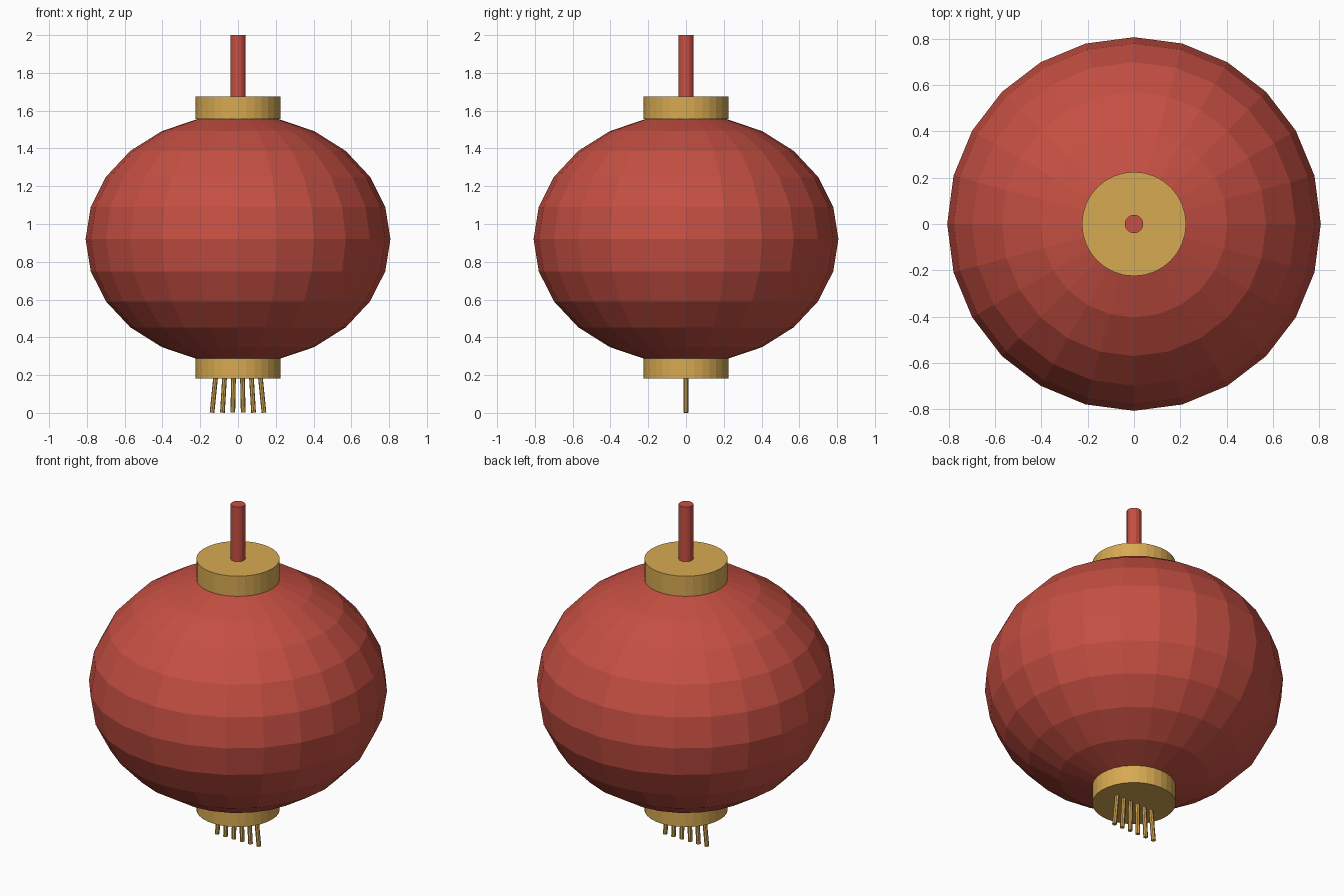
import bpy
from mathutils import Vector

cube = bpy.data.objects.get("Cube")
if cube:
    bpy.data.objects.remove(cube, do_unlink=True)


def make_material(name, rgb):
    mat = bpy.data.materials.new(name)
    mat.use_nodes = True
    color = (*rgb, 1.0)
    mat.diffuse_color = color
    mat.node_tree.nodes["Principled BSDF"].inputs["Base Color"].default_value = color
    return mat


red = make_material("lantern red", (0.56, 0.078, 0.055))
gold = make_material("warm gold", (0.68, 0.40, 0.085))


def finish(name, mat):
    obj = bpy.context.object
    obj.name = name
    obj.data.materials.append(mat)
    return obj


def rod(name, start, end, radius, sides, mat):
    """Cylinder running between two points."""
    start, end = Vector(start), Vector(end)
    axis = end - start
    bpy.ops.mesh.primitive_cylinder_add(
        vertices=sides, radius=radius, depth=axis.length,
        location=(start + end) / 2,
        rotation=axis.to_track_quat("Z", "Y").to_euler())
    return finish(name, mat)


# Faceted, slightly flattened paper body
bpy.ops.mesh.primitive_uv_sphere_add(segments=24, ring_count=12, radius=1,
                                     location=(0, 0, 0.92))
body = finish("lantern_body", red)
body.scale = (0.807, 0.807, 0.66)

# Gold collars and hanging rod
rod("top_collar", (0, 0, 1.555), (0, 0, 1.675), 0.225, 32, gold)
rod("bottom_collar", (0, 0, 0.182), (0, 0, 0.302), 0.225, 32, gold)
rod("hanging_rod", (0, 0, 1.65), (0, 0, 2.0), 0.04, 16, red)

# Row of tassel strands fanning outwards
for i in range(6):
    offset = i - 2.5
    rod(f"tassel_strand_{i + 1}", (offset * 0.055, 0, 0.001),
        (offset * 0.047, 0, 0.2), 0.0125, 8, gold)
